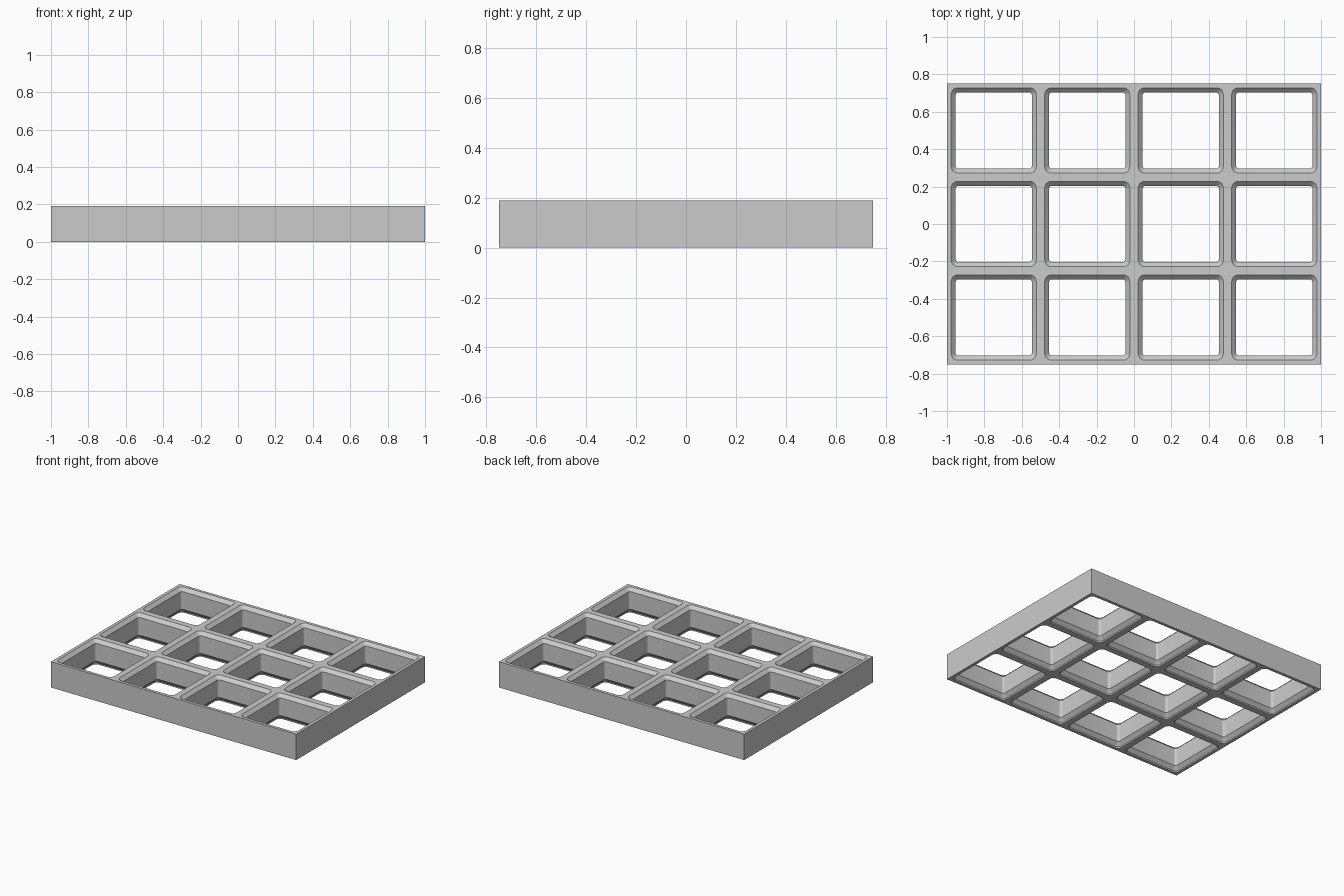
import bpy, bmesh, math

old = bpy.data.objects.get("Cube")
if old:
    bpy.data.objects.remove(old, do_unlink=True)

COLS, ROWS, CELL, HEIGHT = 4, 3, 0.5, 0.19
WIDE, NARROW = 0.2275, 0.204      # half sizes of the openings
WIDE_R, NARROW_R = 0.034, 0.016   # corner radii
OVER = 0.05                       # cutter overshoot

grey = bpy.data.materials.new("plain grey")
grey.use_nodes = True
colour = (0.6, 0.6, 0.6, 1)
grey.diffuse_color = colour
grey.node_tree.nodes["Principled BSDF"].inputs["Base Color"].default_value = colour


def rounded_square(bm, cx, cy, z, half, radius, steps=6):
    """Ring of vertices around a square with rounded corners."""
    ring = []
    for corner in range(4):
        mid = math.pi / 4 + corner * math.pi / 2
        ox = cx + math.copysign(half - radius, math.cos(mid))
        oy = cy + math.copysign(half - radius, math.sin(mid))
        for i in range(steps + 1):
            a = (corner + i / steps) * math.pi / 2
            ring.append(bm.verts.new((ox + radius * math.cos(a),
                                      oy + radius * math.sin(a), z)))
    return ring


def loft(bm, rings):
    """Closed solid through a stack of rings."""
    for low, high in zip(rings, rings[1:]):
        n = len(low)
        for i in range(n):
            j = (i + 1) % n
            bm.faces.new((low[i], low[j], high[j], high[i]))
    bm.faces.new(rings[0][::-1])
    bm.faces.new(rings[-1])


def make_object(name, bm):
    bmesh.ops.recalc_face_normals(bm, faces=bm.faces)
    mesh = bpy.data.meshes.new(name)
    bm.to_mesh(mesh)
    bm.free()
    obj = bpy.data.objects.new(name, mesh)
    bpy.context.collection.objects.link(obj)
    return obj


# Solid slab
bm = bmesh.new()
bmesh.ops.create_cube(bm, size=1)
bmesh.ops.scale(bm, vec=(COLS * CELL, ROWS * CELL, HEIGHT), verts=bm.verts)
bmesh.ops.translate(bm, vec=(0, 0, HEIGHT / 2), verts=bm.verts)
grid = make_object("grid_frame", bm)
grid.data.materials.append(grey)

# Pocket profile: short lip, flare, straight wall, top chamfer
profile = [(-OVER, WIDE, WIDE_R), (0.01, WIDE, WIDE_R),
           (0.036, NARROW, NARROW_R),
           (HEIGHT - 0.024, NARROW, NARROW_R),
           (HEIGHT, WIDE, WIDE_R), (HEIGHT + OVER, WIDE, WIDE_R)]
bm = bmesh.new()
for col in range(COLS):
    for row in range(ROWS):
        x = (col - (COLS - 1) / 2) * CELL
        y = (row - (ROWS - 1) / 2) * CELL
        loft(bm, [rounded_square(bm, x, y, *level) for level in profile])
cutter = make_object("pocket_cutter", bm)
cutter.data.materials.append(grey)
cutter.hide_render = True

# Cut the pockets through the slab
cut = grid.modifiers.new("pockets", 'BOOLEAN')
cut.operation = 'DIFFERENCE'
cut.solver = 'EXACT'
cut.object = cutter
bpy.ops.object.select_all(action='DESELECT')
grid.select_set(True)
bpy.context.view_layer.objects.active = grid
bpy.ops.object.modifier_apply(modifier=cut.name)
bpy.data.objects.remove(cutter, do_unlink=True)

# Smooth rounded corners, crisp chamfer edges
bpy.ops.object.shade_smooth_by_angle(angle=math.radians(25))
